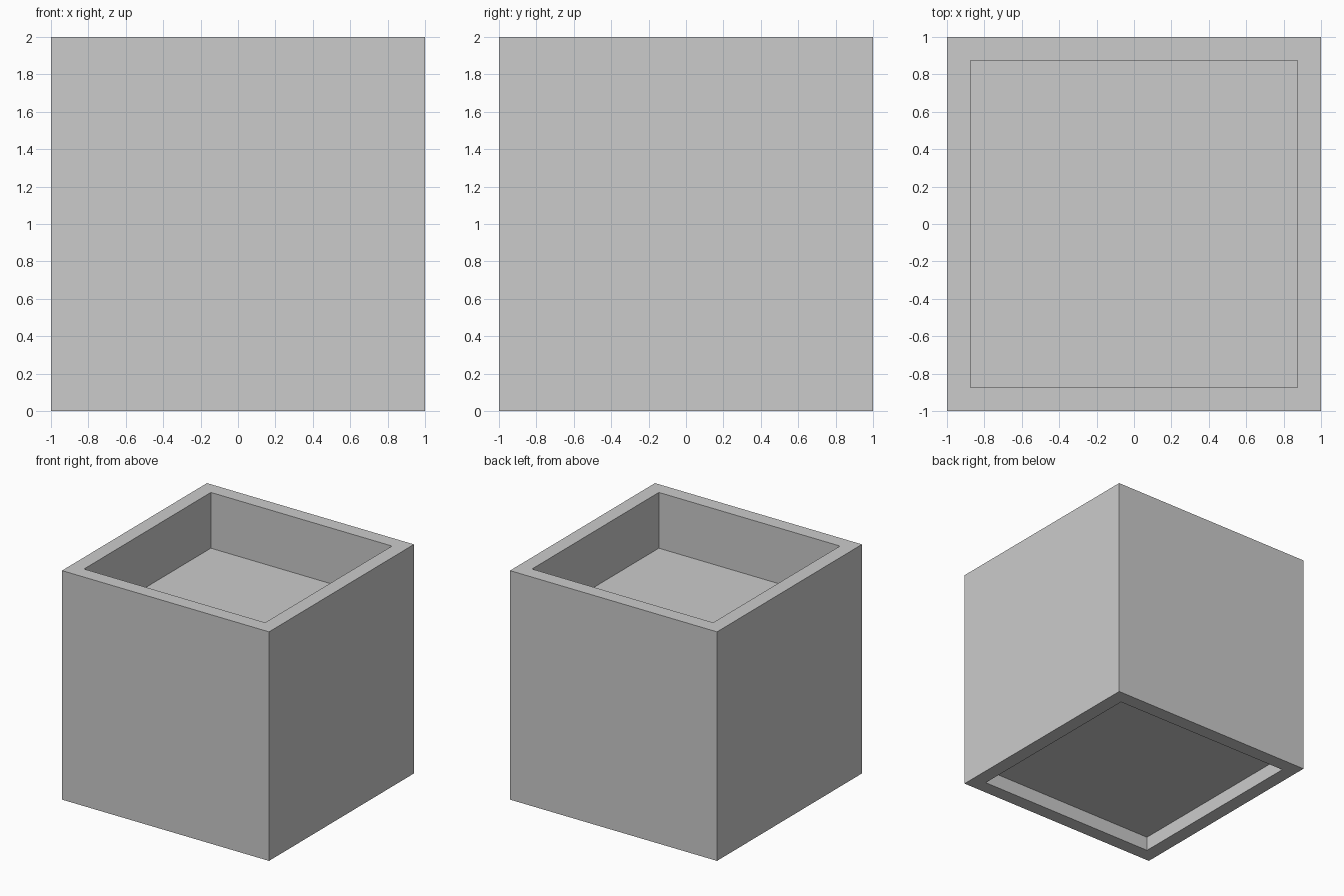
import bpy, bmesh

if "Cube" in bpy.data.objects:
    bpy.data.objects.remove(bpy.data.objects["Cube"])

WALL = 0.125


def recess(bm, direction, depth):
    """Inset the face pointing up (+1) or down (-1) and sink it inward."""
    bm.normal_update()
    face = next(f for f in bm.faces if f.normal.z * direction > 0.9)
    bmesh.ops.inset_region(bm, faces=[face], thickness=WALL, use_even_offset=True)
    ring = bmesh.ops.extrude_face_region(bm, geom=[face])["geom"]
    verts = [v for v in ring if isinstance(v, bmesh.types.BMVert)]
    bmesh.ops.translate(bm, verts=verts, vec=(0, 0, -direction * depth))
    if face.is_valid:
        bmesh.ops.delete(bm, geom=[face], context='FACES_ONLY')


# Square planter: solid cube with a deep top recess and a shallow foot recess
bm = bmesh.new()
bmesh.ops.create_cube(bm, size=2.0)
bmesh.ops.translate(bm, verts=bm.verts[:], vec=(0, 0, 1))
recess(bm, 1, 0.487)
recess(bm, -1, 0.125)
bmesh.ops.recalc_face_normals(bm, faces=bm.faces[:])
mesh = bpy.data.meshes.new("square_planter")
bm.to_mesh(mesh)
bm.free()
planter = bpy.data.objects.new("square_planter", mesh)
bpy.context.collection.objects.link(planter)
